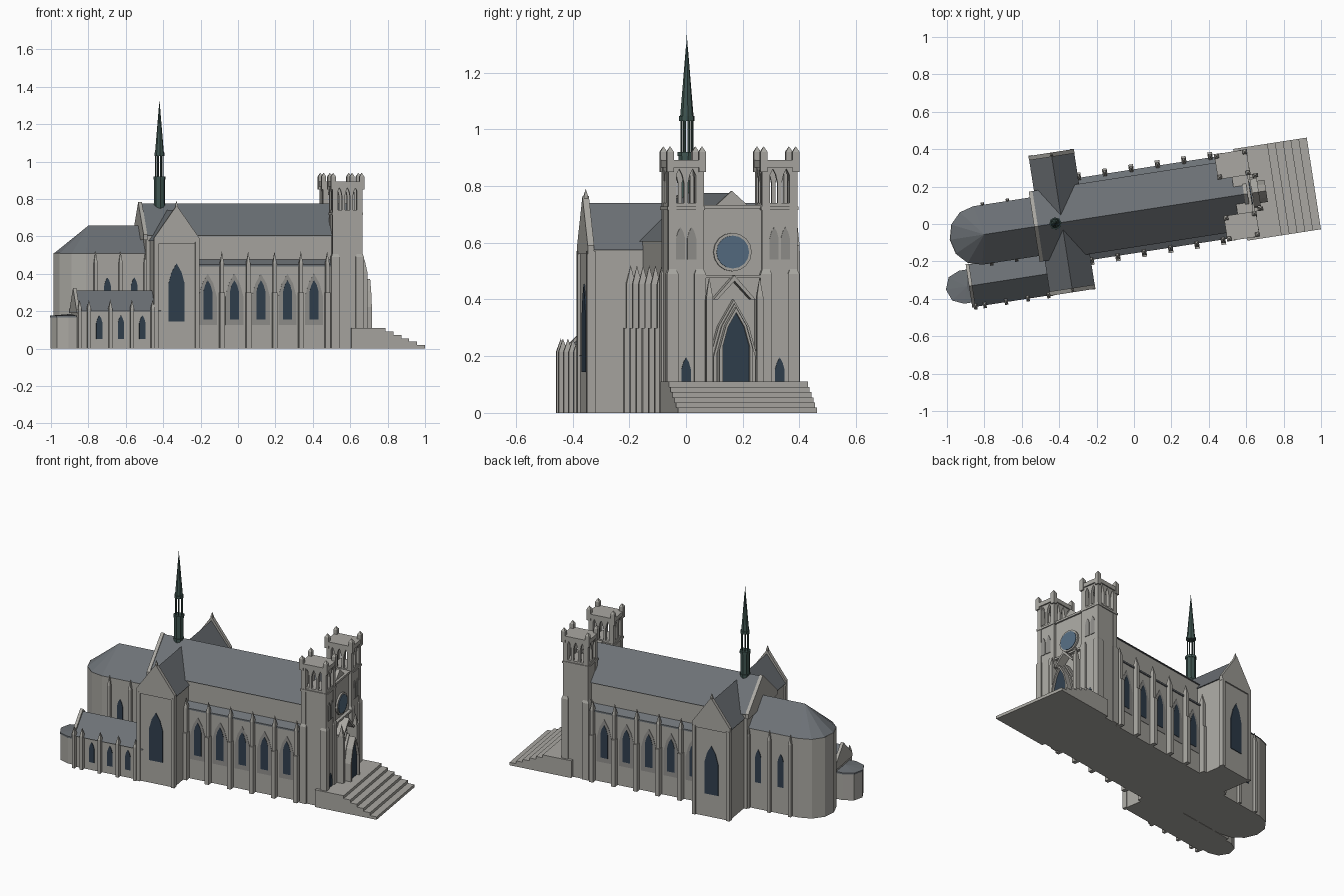
import bpy, bmesh, math
from mathutils import Matrix, Vector

if "Cube" in bpy.data.objects:
    bpy.data.objects.remove(bpy.data.objects["Cube"])

# local frame: u runs along the nave to the towers, v across; origin under the spire
FRAME = Matrix.Translation((-0.42, 0.003, 0)) @ Matrix.Rotation(math.radians(8.8), 4, 'Z')


def material(name, rgb):
    m = bpy.data.materials.new(name)
    m.diffuse_color = (*rgb, 1)
    m.use_nodes = True
    m.node_tree.nodes["Principled BSDF"].inputs["Base Color"].default_value = m.diffuse_color
    return m


STONE = material("stone", (0.40, 0.39, 0.36))
RECESS = material("recess_stone", (0.28, 0.275, 0.26))
SLATE = material("slate", (0.15, 0.165, 0.18))
GLASS = material("dark_glass", (0.03, 0.05, 0.075))
ROSE = material("rose_glass", (0.09, 0.15, 0.22))
COPPER = material("green_copper", (0.05, 0.09, 0.08))


def finish(name, bm, mat):
    bmesh.ops.recalc_face_normals(bm, faces=bm.faces)
    me = bpy.data.meshes.new(name)
    bm.to_mesh(me)
    bm.free()
    me.materials.append(mat)
    ob = bpy.data.objects.new(name, me)
    ob.matrix_world = FRAME
    bpy.context.collection.objects.link(ob)


def prism(name, pts, axis, a, b, mat=STONE):
    """Outline extruded along u (pts v,z), v (pts u,z) or z (pts u,v)."""
    put = {'u': lambda p, t: (t, p[0], p[1]), 'v': lambda p, t: (p[0], t, p[1]),
           'z': lambda p, t: (p[0], p[1], t)}[axis]
    bm = bmesh.new()
    lo = [bm.verts.new(put(p, a)) for p in pts]
    hi = [bm.verts.new(put(p, b)) for p in pts]
    bm.faces.new(lo)
    bm.faces.new(hi)
    n = len(pts)
    for i in range(n):
        bm.faces.new((lo[i], lo[(i + 1) % n], hi[(i + 1) % n], hi[i]))
    finish(name, bm, mat)


def box(name, u0, u1, v0, v1, z0, z1, mat=STONE):
    prism(name, [(u0, v0), (u1, v0), (u1, v1), (u0, v1)], 'z', z0, z1, mat)


def hull(name, pts, mat=STONE):
    bm = bmesh.new()
    for p in pts:
        bm.verts.new(p)
    bmesh.ops.convex_hull(bm, input=bm.verts)
    finish(name, bm, mat)


def cone(name, u, v, z0, z1, r0, r1, n=8, mat=COPPER):
    bm = bmesh.new()
    bmesh.ops.create_cone(bm, cap_ends=True, segments=n, radius1=r0, radius2=r1, depth=z1 - z0,
                          matrix=Matrix.Translation((u, v, (z0 + z1) / 2)))
    finish(name, bm, mat)


def lancet(c, w, z0, z1):
    h = w / 2
    s = z1 - w * 1.25
    return [(c - h, z0), (c + h, z0), (c + h, s), (c + h * .6, (s + z1) / 2 + w * .1), (c, z1),
            (c - h * .6, (s + z1) / 2 + w * .1), (c - h, s)]


def pinnacle(name, u, v, hu, hv, z0, z1, z2):
    hull(name, [(u + a * hu, v + b * hv, z) for a in (-1, 1) for b in (-1, 1) for z in (z0, z1)]
         + [(u, v, z2)])


def arc(cu, cv, r, n=6):
    """Half polygon bulging to -u."""
    return [(cu - r * math.sin(math.pi * i / n), cv + r * math.cos(math.pi * i / n)) for i in range(n + 1)]


# nave: aisles, lean-to roofs, clerestory and main roof
box("aisle_walls", 0.1, 0.95, -0.215, 0.215, 0, 0.44)
prism("aisle_roof", [(-.222, .44), (.222, .44), (.222, .45), (.18, .475), (-.18, .475), (-.222, .45)],
      'u', 0.1, 0.95, SLATE)
box("clerestory", -0.1, 1.0, -0.18, 0.18, 0, 0.61)
prism("nave_roof", [(-.19, .605), (.19, .605), (0, .775)], 'u', -0.1, 1.02, SLATE)
for u in (-0.115, 1.02):
    prism("nave_gable", [(-.19, .58), (.19, .58), (.19, .61), (0, .783), (-.19, .61)], 'u', u, u + .02)
for s in (-1, 1):
    for i in range(6):
        u = 0.16 + 0.1425 * i
        box("nave_buttress_foot", u - .013, u + .013, s * .2, s * .25, 0, 0.3)
        pinnacle("nave_buttress", u, s * .225, .010, .016, 0, .455, .52)
    for i in range(5):
        u = 0.228 + 0.1437 * i
        prism("nave_window_recess", lancet(u, .098, .125, .40), 'v', s * .21, s * .217, RECESS)
        prism("nave_window", lancet(u, .048, .155, .365), 'v', s * .21, s * .219, GLASS)

# transept
U = 0.035
box("transept", -0.08, 0.15, -0.37, 0.37, 0, 0.58)
prism("transept_roof", [(U - .122, .575), (U + .122, .575), (U, .74)], 'v', -0.37, 0.37, SLATE)
for s in (-1, 1):
    prism("transept_gable", [(U - .123, .56), (U + .123, .56), (U + .123, .59), (U, .765), (U - .123, .59)],
          'v', s * .355, s * .378)
    pinnacle("gable_finial", U, s * .366, .007, .007, .74, .765, .79)
    prism("transept_window", lancet(U, .088, .145, .455), 'v', s * .36, s * .374, GLASS)
    for e in (-1, 1):
        box("transept_corner", U + e * .1, U + e * .122, s * .35, s * .38, 0, 0.57)

# choir with polygonal apse
foot = arc(-0.42, 0, 0.152) + [(-.05, -.152), (-.05, .152)]
prism("choir", foot, 'z', 0, 0.51)
hull("choir_roof", [(u, v * 1.04, .508) for u, v in foot] + [(-.385, 0, .657), (-.05, 0, .657)], SLATE)
for s in (-1, 1):
    for u in (-0.37, -0.235, -0.1):
        pinnacle("choir_buttress", u, s * .157, .009, .014, 0, .46, .525)
    for u in (-0.305, -0.16):
        prism("choir_window", lancet(u, .036, .17, .38), 'v', s * .14, s * .156, GLASS)

# side chapel
box("chapel", -0.50, -0.05, -0.365, -0.155, 0, 0.205)
prism("chapel_roof", [(-.375, .2), (-.145, .2), (-.26, .31)], 'u', -0.50, -0.05, SLATE)
prism("chapel_gable", [(-.378, .19), (-.142, .19), (-.142, .21), (-.26, .325), (-.378, .21)], 'u', -.508, -.49)
chapel_apse = [(-.5, -.345), (-.5, -.175)] + arc(-0.545, -0.26, 0.085, 4)
prism("chapel_apse", chapel_apse, 'z', 0, 0.168)
hull("chapel_apse_roof", [(u - .003, -.26 + (v + .26) * 1.05, z) for u, v in chapel_apse for z in (.166, .176)]
     + [(-.52, -.26, .185)], SLATE)
for u in (-0.49, -0.44, -0.324, -0.207, -0.095):
    pinnacle("chapel_buttress", u, -.374, .009, .016, 0, .215, .262)
for u in (-0.382, -0.265, -0.149):
    prism("chapel_window", lancet(u, .034, .05, .178), 'v', -.36, -.369, GLASS)

# crossing spire
cone("spire_drum", 0, 0, .72, .91, .029, .029)
cone("spire_drum_collar", 0, 0, .905, .92, .033, .033)
cone("spire_drum_band", 0, 0, .765, .775, .032, .032)
for i in range(8):
    a = math.tau * (i + .5) / 8
    cone("lantern_post", .021 * math.cos(a), .021 * math.sin(a), .91, 1.035, .0028, .0028, 6)
cone("spire_collar", 0, 0, 1.03, 1.047, .028, .028)
cone("spire", 0, 0, 1.045, 1.29, .024, .0035)
cone("spire_tip", 0, 0, 1.28, 1.333, .003, .0005)


# towers
def comb(c, half, n, z0, spring, tip, z1):
    """Wall outline with n pointed openings reaching down to its foot."""
    pts, pier, gap = [(c + half, z1), (c - half, z1), (c - half, z0)], .02, .014
    w = (2 * half - 2 * pier - (n - 1) * gap) / n
    for i in range(n):
        a = c - half + pier + i * (w + gap)
        pts += [(a, z0), (a, spring), (a + w * .2, spring + (tip - spring) * .6), (a + w / 2, tip),
                (a + w * .8, spring + (tip - spring) * .6), (a + w, spring), (a + w, z0)]
    return pts + [(c + half, z0)]


TU, HU, HV = 0.982, 0.078, 0.061
for s in (-1, 1):
    tv = s * .167
    box("tower_body", TU - HU, TU + HU, tv - HV, tv + HV, 0, 0.74)
    box("tower_string_course", TU - HU - .006, TU + HU + .006, tv - HV - .006, tv + HV + .006, .715, .728)
    for a in (-1, 1):
        for b in (-1, 1):
            cu, cv = TU + a * (HU - .012), tv + b * (HV - .012)
            hull("tower_corner_buttress", [(cu + x * (.022 - t), cv + y * (.020 - t), z)
                 for x in (-1, 1) for y in (-1, 1) for z, t in ((0, 0), (.49, 0), (.51, .008))])
            box("tower_corner_upper", cu - .015, cu + .015, cv - .014, cv + .014, .49, .89)
            pinnacle("tower_pinnacle", TU + a * .077, tv + b * .057, .0125, .0125, .85, .92, .94)
        u, v = TU + a * HU, tv + a * HV
        prism("belfry_front_arcade", comb(tv, HV, 2, .74, .81, .86, .88), 'u', u, u - a * .018)
        prism("belfry_side_arcade", comb(TU, HU, 3, .74, .81, .86, .88), 'v', v, v - a * .018)
    box("tower_parapet", TU - .087, TU + .087, tv - .068, tv + .068, .866, .892)
    for d in (-.02, .02):
        prism("blind_lancet", lancet(tv + d, .032, .54, .655), 'u', TU, TU + HU + .004, RECESS)
    prism("tower_door", lancet(tv, .033, .11, .195), 'u', TU, TU + HU + .004, GLASS)

# west front with rose window
box("west_wall", 0.98, 1.045, -0.11, 0.11, 0, 0.72)
box("west_cornice", 0.97, 1.055, -0.11, 0.11, 0.72, 0.733)
for name, r, d, mat in (("rose_frame", .068, 1.056, STONE), ("rose_glass", .058, 1.060, ROSE)):
    prism(name, [(r * math.cos(math.tau * i / 16), .567 + r * math.sin(math.tau * i / 16)) for i in range(16)],
          'u', 1.03, d, mat)
box("west_string_course", 1.03, 1.065, -0.1, 0.1, .475, .487)

# portal: stepped pointed arches, gable and side pinnacles
for w, top, d in ((.18, .40, 1.085), (.15, .385, 1.10), (.12, .372, 1.11)):
    h, t = w / 2, .012
    out, inn = lancet(0, w, .1, top), lancet(0, w - 2 * t, .1, top - .018)
    ring = out[1:] + [out[0]] + [inn[0]] + inn[:1:-1] + [inn[1]]
    prism("portal_arch", ring, 'u', 1.04, d + .03 * (w < .13))
prism("portal_door", lancet(0, .095, .11, .355), 'u', 1.04, 1.125, GLASS)
prism("portal_back", lancet(0, .17, .1, .395), 'u', 1.04, 1.07)
prism("portal_gable", [(-.075, .40), (-.06, .40), (0, .465), (.06, .40), (.075, .40), (0, .485)], 'u', 1.04, 1.10)
for s in (-1, 1):
    box("portal_pier", 1.04, 1.11, s * .08, s * .1, 0.1, 0.40)
    pinnacle("portal_pinnacle", 1.095, s * .09, .014, .011, .1, .41, .48)

# entrance stairs
for i in range(6):
    box("stair_step", 1.0, 1.398 - .0425 * i, -.248, .248, .0183 * i, .0183 * (i + 1))
